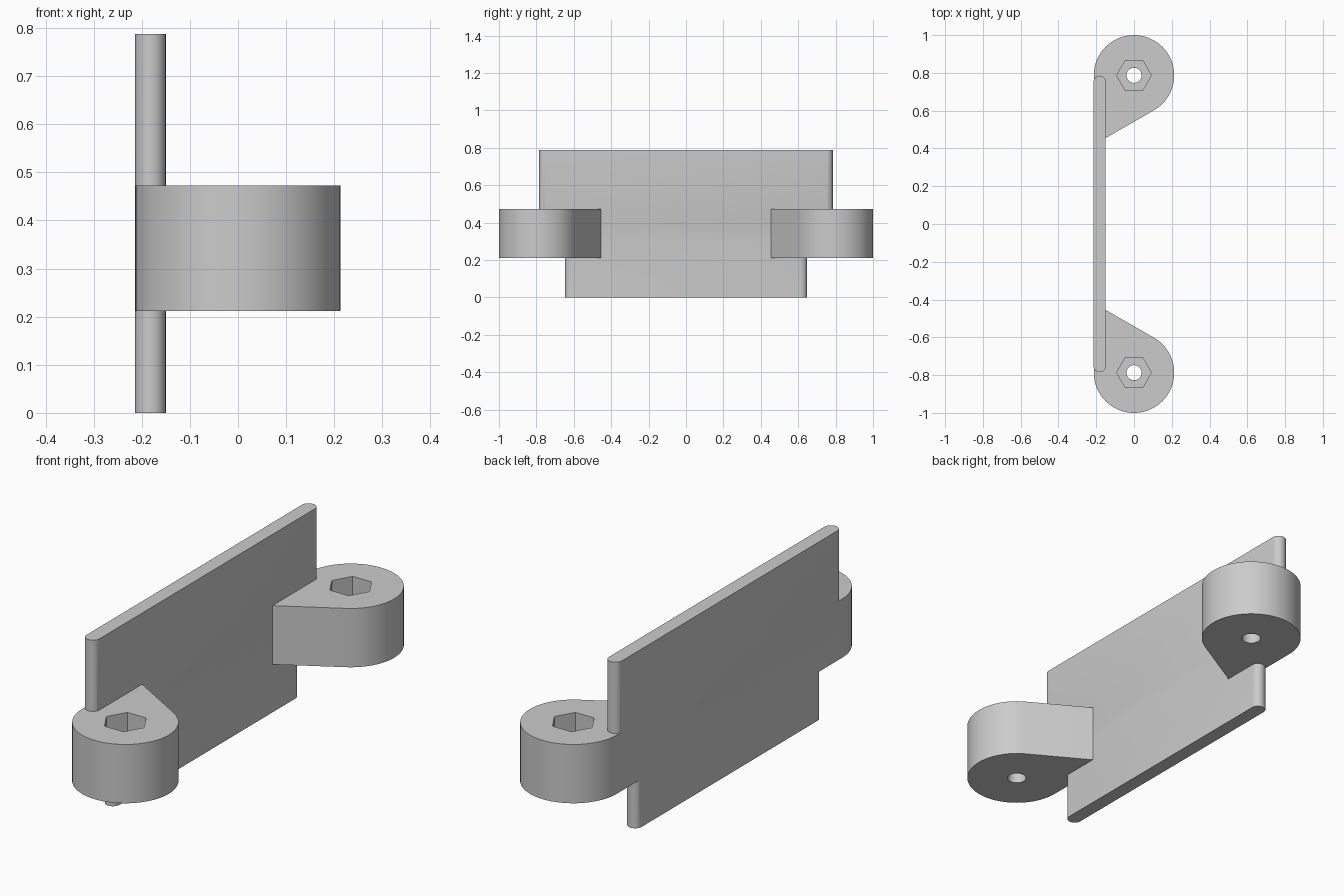
import bpy, bmesh
from math import radians, cos, sin, pi

if "Cube" in bpy.data.objects:
    bpy.data.objects.remove(bpy.data.objects["Cube"])

grey = bpy.data.materials.new("light grey")
grey.use_nodes = True
grey.diffuse_color = (0.6, 0.6, 0.6, 1)
grey.node_tree.nodes["Principled BSDF"].inputs["Base Color"].default_value = (0.6, 0.6, 0.6, 1)

LUG_Y, LUG_R = 0.787, 0.213      # screw axis and outer radius
LUG_BOTTOM, LUG_TOP = 0.212, 0.472
PLATE_X, PLATE_R = -0.182, 0.032  # plate centre line and half thickness


def arc(cx, cy, r, start, end, steps):
    angles = [radians(start + (end - start) * i / steps) for i in range(steps + 1)]
    return [(cx + r * cos(a), cy + r * sin(a)) for a in angles]


def loft(name, rings):
    """Skin a stack of (outline, z) rings that share a point count."""
    bm = bmesh.new()
    loops = [[bm.verts.new((x, y, z)) for x, y in outline] for outline, z in rings]
    for low, high in zip(loops, loops[1:]):
        for i in range(len(low)):
            bm.faces.new((low[i - 1], low[i], high[i], high[i - 1]))
    bm.faces.new(loops[0])
    bm.faces.new(loops[-1])
    bmesh.ops.recalc_face_normals(bm, faces=bm.faces)
    mesh = bpy.data.meshes.new(name)
    bm.to_mesh(mesh)
    bm.free()
    mesh.materials.append(grey)
    obj = bpy.data.objects.new(name, mesh)
    bpy.context.collection.objects.link(obj)
    return obj


def select(obj):
    bpy.ops.object.select_all(action='DESELECT')
    obj.select_set(True)
    bpy.context.view_layer.objects.active = obj


def smooth(obj):
    select(obj)
    bpy.ops.object.shade_smooth_by_angle(angle=radians(25))


def cut(obj, cutter):
    cutter.hide_render = True
    select(obj)
    mod = obj.modifiers.new("cut", 'BOOLEAN')
    mod.operation = 'DIFFERENCE'
    mod.solver = 'EXACT'
    mod.object = cutter
    bpy.ops.object.modifier_apply(modifier=mod.name)
    bpy.data.objects.remove(cutter)


def stadium(half_length):
    y = half_length - PLATE_R
    return arc(PLATE_X, y, PLATE_R, 0, 180, 12) + arc(PLATE_X, -y, PLATE_R, 180, 360, 12)


def lug(name, side):
    # Round boss running tangentially into the plate
    outline = arc(0, LUG_Y, LUG_R, -60, 180, 48) + [(-LUG_R, 0.455), (-0.15, 0.455)]
    outline = [(x, y * side) for x, y in outline]
    body = loft(name, [(outline, LUG_BOTTOM), (outline, LUG_TOP)])
    # Screw hole right through, then the hexagonal nut pocket from above
    hole = arc(0, LUG_Y * side, 0.04, 0, 345, 23)
    cut(body, loft("hole_cutter", [(hole, 0.1), (hole, 0.6)]))
    pocket = arc(0, LUG_Y * side, 0.092, 0, 300, 5)
    cut(body, loft("pocket_cutter", [(pocket, 0.3), (pocket, 0.6)]))
    smooth(body)


# Upright plate: shorter below the lugs, the step hidden inside them
plate = loft("plate", [(stadium(0.647), 0), (stadium(0.647), 0.3),
                       (stadium(0.785), 0.38), (stadium(0.785), 0.787)])
smooth(plate)

lug("front_lug", -1)
lug("back_lug", 1)
